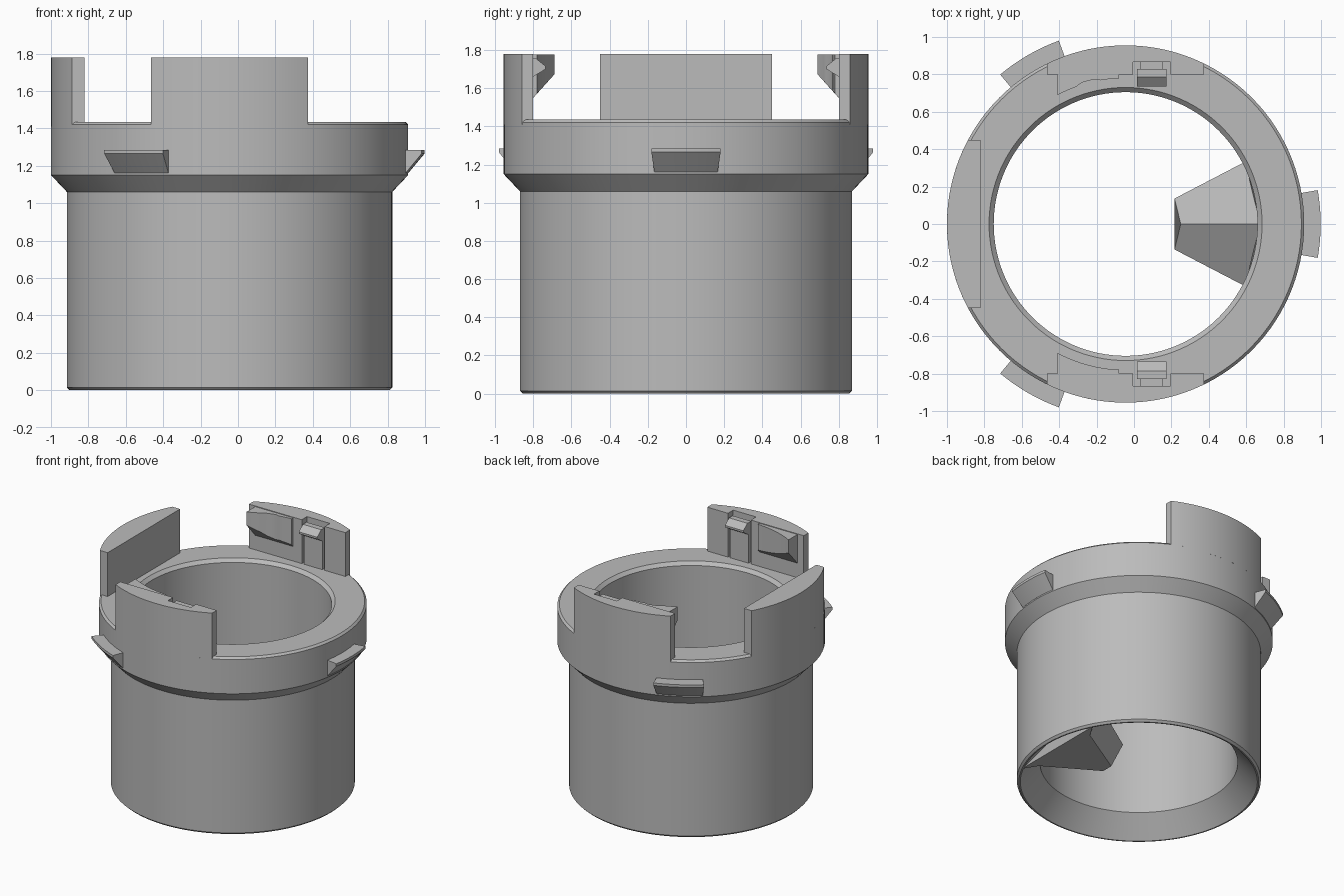
import bpy, bmesh, math
from mathutils import Matrix

if "Cube" in bpy.data.objects:
    bpy.data.objects.remove(bpy.data.objects["Cube"])

CX = -0.045          # ring axis offset in x
R = 0.955            # flange radius

grey = bpy.data.materials.new("mid_grey")
grey.diffuse_color = (0.5, 0.5, 0.5, 1)
grey.use_nodes = True
grey.node_tree.nodes["Principled BSDF"].inputs["Base Color"].default_value = grey.diffuse_color


def finish(name, bm, angle=25):
    bmesh.ops.recalc_face_normals(bm, faces=bm.faces)
    mesh = bpy.data.meshes.new(name)
    bm.to_mesh(mesh)
    bm.free()
    mesh.materials.append(grey)
    ob = bpy.data.objects.new(name, mesh)
    bpy.context.collection.objects.link(ob)
    ob.location.x = CX
    bpy.ops.object.select_all(action='DESELECT')
    ob.select_set(True)
    bpy.context.view_layer.objects.active = ob
    bpy.ops.object.shade_smooth_by_angle(angle=math.radians(angle))
    return ob


def skin(name, rings, caps=True, matrix=None):
    """Join equal-length rings of points; close with end caps or into a loop."""
    bm = bmesh.new()
    vs = [[bm.verts.new(p) for p in ring] for ring in rings]
    n, m = len(vs), len(vs[0])
    for i in range(n - 1 if caps else n):
        a, b = vs[i], vs[(i + 1) % n]
        for j in range(m):
            k = (j + 1) % m
            bm.faces.new((a[j], a[k], b[k], b[j]))
    if caps:
        bm.faces.new(vs[0])
        bm.faces.new(vs[-1])
    if matrix:
        bm.transform(matrix)
    return finish(name, bm)


def prism(name, plan, z0, z1, matrix=None):
    return skin(name, [[(x, y, z) for x, y in plan] for z in (z0, z1)], True, matrix)


def extrude_x(name, section, x0, x1, matrix=None):
    return skin(name, [[(x, y, z) for y, z in section] for x in (x0, x1)], True, matrix)


def sweep(section, a0, a1, steps):
    """Rings of an (r, z) section turned about the axis."""
    angles = [math.radians(a0 + (a1 - a0) * i / steps) for i in range(steps + 1)]
    return [[(r * math.cos(a), r * math.sin(a), z) for r, z in section] for a in angles]


# Hollow sleeve with flange
sleeve = [(0.855, 0), (0.87, 0.015), (0.87, 1.06), (R, 1.15), (R, 1.42), (0.94, 1.435),
          (0.73, 1.435), (0.705, 1.41), (0.705, 0.155), (0.845, 0)]
skin("sleeve", sweep(sleeve, 0, 360, 120)[:-1], caps=False)

# Three side lugs with sloped undersides
lug = [(0.93, 1.16), (0.955, 1.16), (1.043, 1.265), (1.043, 1.285), (0.93, 1.285)]
for i in range(3):
    skin("side_lug", sweep(lug, 120 * i - 10, 120 * i + 10, 10))


def outer_arc(half, steps=24):
    """Points on the flange rim around +y, from +half to -half in x."""
    a = math.asin(half / R)
    return [(R * math.sin(a - 2 * a * i / steps), R * math.cos(a - 2 * a * i / steps))
            for i in range(steps + 1)]


# Plain upright wall on the left
prism("left_wall", outer_arc(0.45) + [(-0.45, 0.775), (0.45, 0.775)],
      1.41, 1.78, Matrix.Rotation(math.pi / 2, 4, 'Z'))

# Front and back walls, each with a clip pocket, clip and inner pad
for name, side in (("back", 1), ("front", -1)):
    M = Matrix.Diagonal((1, side, 1, 1))
    y0 = 0.80
    p0, p1, depth = 0.04, 0.24, 0.865
    plan = outer_arc(0.42) + [(-0.42, y0), (p0, y0), (p0, depth), (p1, depth),
                              (p1, y0), (0.42, y0)]
    prism(name + "_wall", plan, 1.41, 1.78, M)

    # Flexible clip tongue with a hooked tip
    hook = [(0.83, 1.42), (0.80, 1.42), (0.80, 1.66), (0.735, 1.70), (0.735, 1.715),
            (0.785, 1.755), (0.83, 1.755)]
    extrude_x(name + "_clip", hook, p0 + 0.02, p1 - 0.02, M)
    extrude_x(name + "_clip_root", [(0.82, 1.42), (0.88, 1.42), (0.88, 1.72), (0.82, 1.72)],
              p0 + 0.04, p1 - 0.04, M)

    # Curved inner pad, tapering back to the wall underneath
    xs = [-0.365 + 0.33 * i / 10 for i in range(11)]
    pad = []
    for x in xs:
        y = math.sqrt(0.775 ** 2 - x * x) + 0.005
        if side > 0 and -0.24 < x < -0.16:
            y += 0.012       # shallow step in the back pad
        y = min(y, 0.795)
        pad.append([(x, 0.81, 1.53 + 0.02), (x, y0 - 0.001, 1.55), (x, y, 1.55 + (y0 - y) * 1.1),
                    (x, y, 1.775), (x, 0.81, 1.775)])
    skin(name + "_pad", pad, True, M)

# Ridged wedge inside the bore on the right
A = math.radians(27.5)


def wedge_ring(r, low, edge, ridge):
    s, c = r * math.sin(A), r * math.cos(A)
    return [(r, -low, 0), (r, low, 0), (c, s, edge), (r, 0, ridge), (c, -s, edge)]


inner = wedge_ring(0.295, 0.045, 0.15, 0.25)
bore = wedge_ring(0.72, 0.30, 0.24, 0.48)
skin("inner_wedge", [inner, bore])

# Wedge foot filling the flared mouth below the bore
foot_in = [(0.70, -0.297, 0), (0.70, 0.297, 0), (0.645, 0.33, 0.2), (0.645, -0.33, 0.2)]
foot_out = [(0.76, -0.39, 0), (0.76, 0.39, 0), (0.66, 0.34, 0.2), (0.66, -0.34, 0.2)]
skin("wedge_foot", [foot_in, foot_out])
